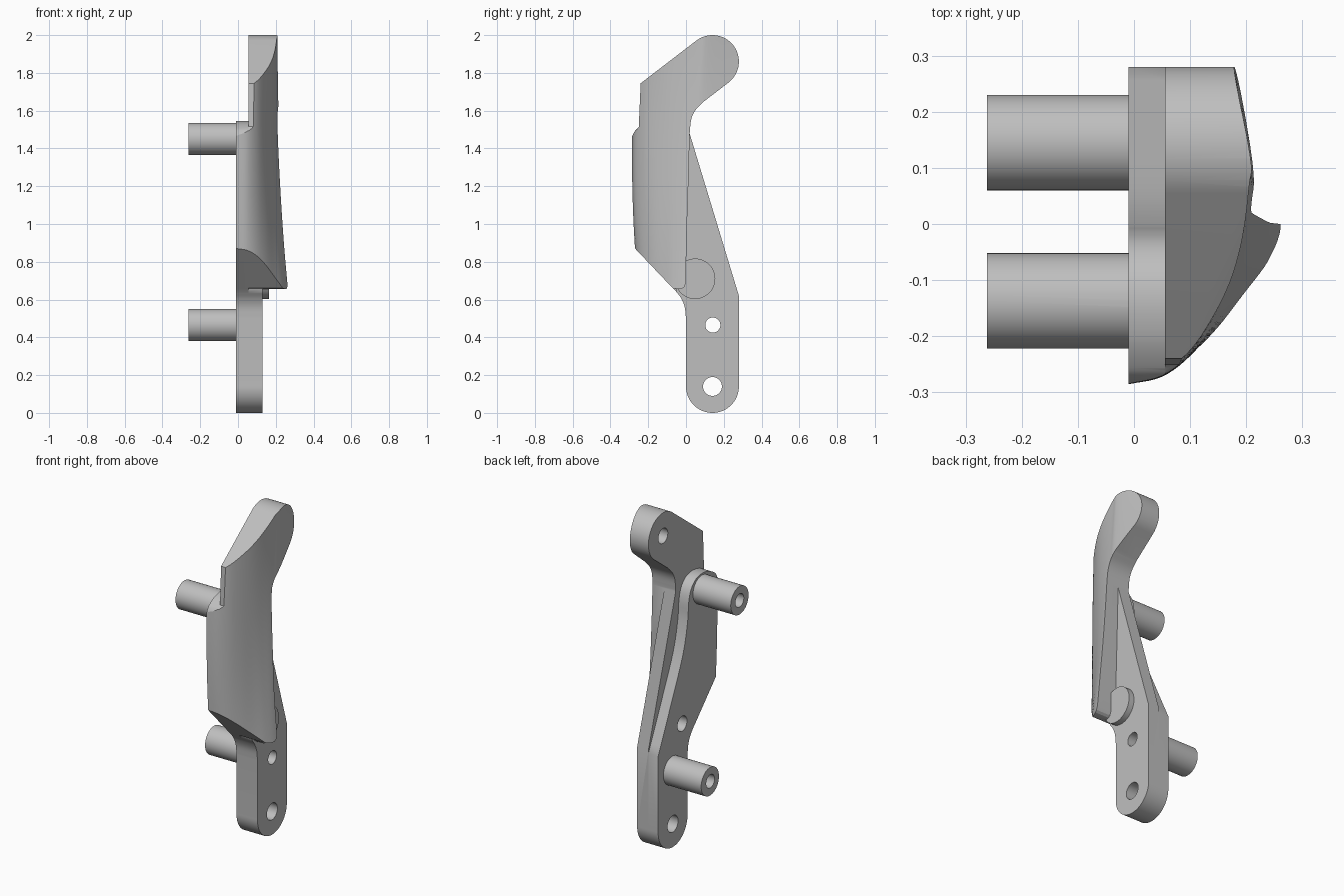
import bpy, bmesh, math
from mathutils import Vector

if "Cube" in bpy.data.objects:
    bpy.data.objects.remove(bpy.data.objects["Cube"])

steel = bpy.data.materials.new("plain grey")
steel.diffuse_color = (0.52, 0.52, 0.52, 1)
steel.use_nodes = True
steel.node_tree.nodes["Principled BSDF"].inputs["Base Color"].default_value = steel.diffuse_color


def make(name, bm):
    bmesh.ops.recalc_face_normals(bm, faces=bm.faces)
    me = bpy.data.meshes.new(name)
    bm.to_mesh(me)
    bm.free()
    me.materials.append(steel)
    ob = bpy.data.objects.new(name, me)
    bpy.context.collection.objects.link(ob)
    return ob


def loft(name, rings):
    """Closed solid through equal-length rings of points."""
    bm = bmesh.new()
    vs = [[bm.verts.new(p) for p in r] for r in rings]
    n = len(vs[0])
    for a, b in zip(vs, vs[1:]):
        for i in range(n):
            j = (i + 1) % n
            bm.faces.new((a[i], a[j], b[j], b[i]))
    bm.faces.new(vs[0])
    bm.faces.new(vs[-1][::-1])
    return make(name, bm)


def prism(name, outline, x0, x1):
    return loft(name, [[(x, y, z) for y, z in outline] for x in (x0, x1)])


def arc(cy, cz, r, a0, a1, n=32):
    angles = [math.radians(a0 + (a1 - a0) * i / n) for i in range(n + 1)]
    return [(cy + r * math.cos(a), cz + r * math.sin(a)) for a in angles]


def rod(name, y, z, r, x0, x1):
    return prism(name, arc(y, z, r, 0, 352.5, 47), x0, x1)


def spline(pts, n=5):
    """Smooth curve through the points."""
    p = [Vector(q) for q in pts]
    p = [2 * p[0] - p[1]] + p + [2 * p[-1] - p[-2]]
    out = []
    for a, b, c, d in zip(p, p[1:], p[2:], p[3:]):
        for i in range(n):
            t = i / n
            out.append(0.5 * (2 * b + (c - a) * t + (2 * a - 5 * b + 4 * c - d) * t * t
                              + (3 * b - a - 3 * c + d) * t ** 3))
    return [tuple(v) for v in out] + [tuple(pts[-1])]


def boolean(ob, other, op):
    m = ob.modifiers.new(op, "BOOLEAN")
    m.object, m.operation, m.solver = other, op, "EXACT"
    bpy.context.view_layer.objects.active = ob
    bpy.ops.object.modifier_apply(modifier=m.name)
    bpy.data.objects.remove(other)


# Curved envelope: cross-sections (x, y) at three heights, blended quadratically
LOW = [(-.01, -.257), (.05, -.25), (.1, -.23), (.15, -.187), (.2, -.12),
       (.235, -.065), (.26, 0), (.27, .1), (.27, .32)]
MID = [(-.01, -.285), (.05, -.272), (.1, -.235), (.14, -.18), (.175, -.11),
       (.2, -.05), (.222, .02), (.228, .1), (.21, .32)]
TOP = [(-.01, -.265), (.05, -.252), (.09, -.23), (.125, -.19), (.165, -.12),
       (.19, -.04), (.205, .06), (.207, .12), (.17, .32)]
HEIGHTS = (.7, 1.25, 1.9)


def envelope():
    rings = []
    for i in range(29):
        z = .6 + 1.45 * i / 28
        a, b, c = HEIGHTS
        w = ((z - b) * (z - c) / ((a - b) * (a - c)),
             (z - a) * (z - c) / ((b - a) * (b - c)),
             (z - a) * (z - b) / ((c - a) * (c - b)))
        sec = [tuple(sum(k * p[j] for k, p in zip(w, tri)) for j in (0, 1))
               for tri in zip(LOW, MID, TOP)]
        curve = spline(sec)
        rings.append([(x, y, z) for x, y in [(-.1, .32), (-.1, curve[0][1])] + curve])
    rings.insert(0, [(x, y, -.1) for x, y, _ in rings[0]])
    return loft("envelope", rings)


# Outer shell with the upper arm
neck = spline([(.09, 1.645), (.05, 1.602), (.028, 1.555), (.02, 1.49)])
shell_outline = ([(-.035, .655), (-.07, .66), (-.298, .9), (-.3, 1.45), (-.25, 1.515),
                  (-.24, 1.745)] + arc(.14, 1.86, .14, 127.6, -52.4) + neck
                 + [(.012, 1.2), (.002, .9), (0, .69), (-.008, .668), (-.02, .658)])
shell = prism("bracket", shell_outline, .055, .4)
boolean(shell, envelope(), "INTERSECT")

# Inner rib layer, running from the rounded foot to the upper post
foot = arc(.14, .14, .14, 180, 360)
corner = [(-.07, .66)] + spline([(-.05, .64), (-.025, .605), (-.007, .56), (0, .5)])
rib_edge = spline([(.28, .6), (.16, .86), (.045, 1.12), (0, 1.3), (-.012, 1.42),
                   (-.035, 1.49), (-.08, 1.532), (-.137, 1.545), (-.2, 1.535),
                   (-.25, 1.51), (-.275, 1.485), (-.3, 1.43)])
rib = prism("rib", foot + rib_edge + [(-.298, .9)] + corner, -.01, .056)
boolean(rib, envelope(), "INTERSECT")

# Tapered web layer beside the rib
web = prism("web", foot + [(.28, .62), (.019, 1.48), (-.06, 1.4), (-.06, .68)]
            + corner[1:], .055, .13)
boolean(shell, web, "UNION")
boolean(shell, rib, "UNION")

# Round pad under the shell
boolean(shell, rod("pad", .048, .71, .107, .1, .165), "UNION")

# Two mounting posts
for y, z in ((-.137, 1.45), (.145, .465)):
    boolean(shell, rod("post", y, z, .085, -.262, .03), "UNION")

# Through holes and blind bores: y, z, radius, depth
for y, z, r, x1 in ((.14, .14, .05, .3), (.142, .465, .04, .3), (-.137, 1.45, .04, .04),
                    (.05, .71, .045, .1), (.14, 1.86, .045, .13)):
    boolean(shell, rod("bore", y, z, r, -.4, x1), "DIFFERENCE")

bpy.ops.object.select_all(action="DESELECT")
shell.select_set(True)
bpy.context.view_layer.objects.active = shell
bpy.ops.object.shade_smooth_by_angle(angle=math.radians(25))
